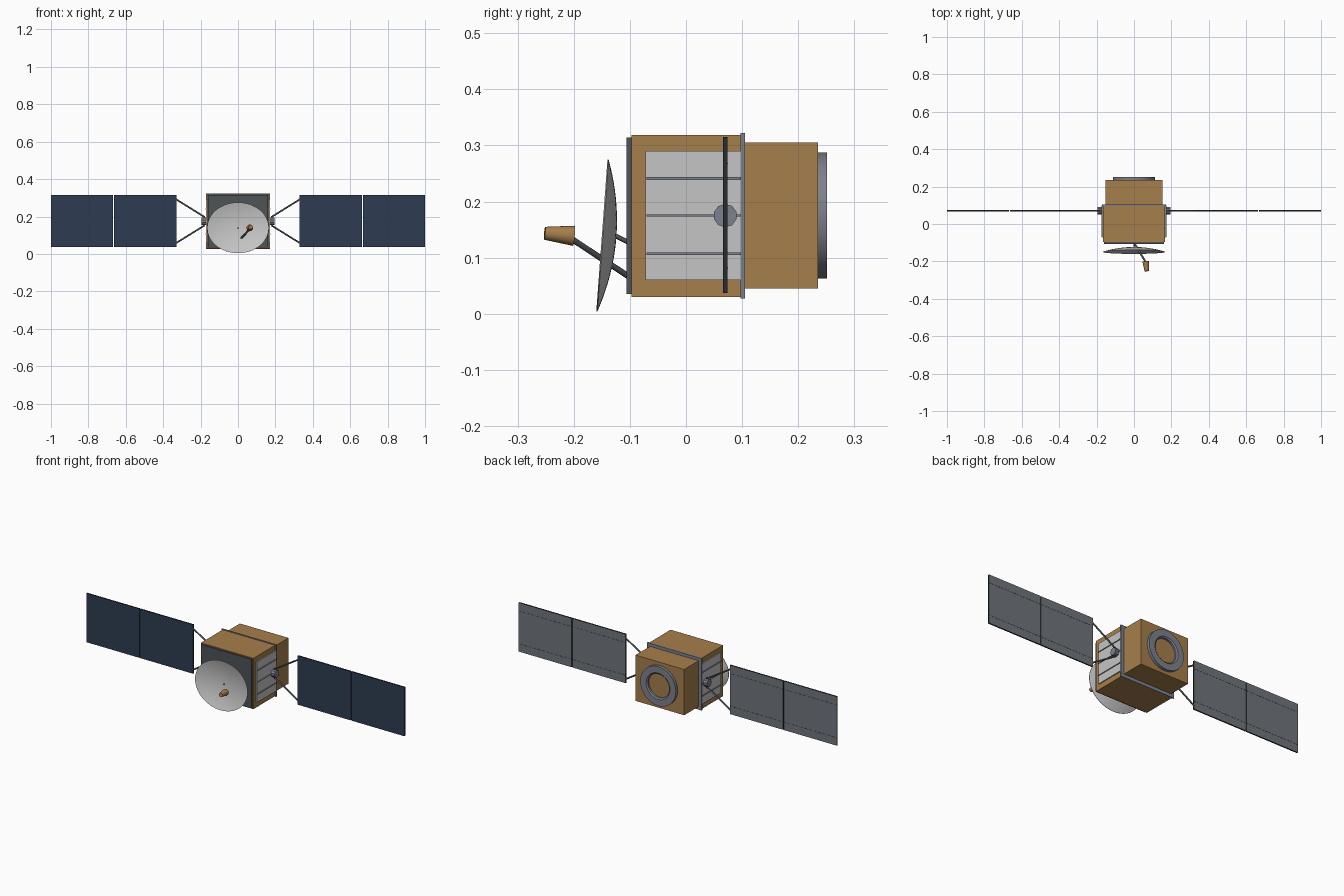
import bpy
import bmesh
import math
from mathutils import Matrix, Vector

cube = bpy.data.objects.get("Cube")
if cube:
    bpy.data.objects.remove(cube, do_unlink=True)


def material(name, rgb):
    m = bpy.data.materials.new(name)
    m.use_nodes = True
    m.diffuse_color = (*rgb, 1)
    m.node_tree.nodes["Principled BSDF"].inputs["Base Color"].default_value = (*rgb, 1)
    return m


GOLD = material("gold foil", (0.38, 0.21, 0.07))
WHITE = material("white", (0.56, 0.56, 0.56))
GREY = material("metal grey", (0.2, 0.22, 0.26))
BACK = material("panel back grey", (0.16, 0.18, 0.2))
DARK = material("dark grey", (0.075, 0.088, 0.095))
EDGE = material("edge black", (0.02, 0.025, 0.028))
NAVY = material("solar blue", (0.027, 0.046, 0.085))


def finish(name, bm, *mats, smooth=False):
    bmesh.ops.recalc_face_normals(bm, faces=bm.faces)
    mesh = bpy.data.meshes.new(name)
    bm.to_mesh(mesh)
    bm.free()
    ob = bpy.data.objects.new(name, mesh)
    bpy.context.collection.objects.link(ob)
    for m in mats:
        mesh.materials.append(m)
    if smooth:
        bpy.ops.object.select_all(action="DESELECT")
        ob.select_set(True)
        bpy.context.view_layer.objects.active = ob
        bpy.ops.object.shade_smooth_by_angle(angle=math.radians(40))
    return ob


def box(name, x, y, z, *mats):
    """Box from (low, high) ranges."""
    bm = bmesh.new()
    bmesh.ops.create_cube(bm, size=1)
    for v in bm.verts:
        v.co = [sum(r) / 2 + c * (r[1] - r[0]) for r, c in zip((x, y, z), v.co)]
    return finish(name, bm, *mats)


def rod(name, a, b, r1, mat, r2=None, sides=10, smooth=True):
    """Cylinder or cone between two points."""
    a, b = Vector(a), Vector(b)
    bm = bmesh.new()
    turn = (b - a).to_track_quat("Z", "Y").to_matrix().to_4x4()
    bmesh.ops.create_cone(bm, cap_ends=True, segments=sides, radius1=r1,
                          radius2=r1 if r2 is None else r2, depth=(b - a).length,
                          matrix=Matrix.Translation((a + b) / 2) @ turn)
    return finish(name, bm, mat, smooth=smooth)


def lathe(name, profile, mat, sides=48, smooth=True):
    """Closed (radius, y) profile spun around the y axis."""
    bm = bmesh.new()
    vs = [bm.verts.new((r, y, 0)) for r, y in profile]
    edges = [bm.edges.new((vs[i - 1], vs[i])) for i in range(len(vs))]
    bmesh.ops.spin(bm, geom=vs + edges, cent=(0, 0, 0), axis=(0, 1, 0),
                   angle=math.tau, steps=sides)
    bmesh.ops.remove_doubles(bm, verts=bm.verts, dist=0.0001)
    return finish(name, bm, mat, smooth=smooth)


MID = 0.175
WING_Y = 0.07

# Bus
box("main_body", (-0.165, 0.165), (-0.097, 0.098), (0.03, 0.319), GOLD)
box("rear_body", (-0.153, 0.153), (0.104, 0.235), (0.045, 0.305), GOLD)
box("body_flange", (-0.172, 0.172), (0.097, 0.105), (0.027, 0.322), GREY)
box("front_plate", (-0.16, 0.16), (-0.106, -0.097), (0.035, 0.314), DARK)

# Docking ring at the back
ring = lathe("rear_ring", [(0.075, 0), (0.112, 0), (0.112, 0.016), (0.075, 0.016),
                           (0.068, 0.01), (0.068, 0)], GREY, sides=32)
ring.location = (0, 0.235, MID)

# Dish: thin parabolic shell, opening forward and wider than tall
R, DEPTH, STEPS = 0.136, 0.024, 10
front = [(R * i / STEPS, -DEPTH * (i / STEPS) ** 2) for i in range(STEPS + 1)]
back = [(r, y + 0.002) for r, y in reversed(front)]
dish = lathe("dish", front + back, WHITE, sides=64)
dish.scale.x = 0.165 / R
dish.rotation_euler.x = math.radians(-4.2)
dish.location = (0, -0.126, 0.138)

# Dish mount and feed horn
rod("dish_mount", (0, -0.1, 0.126), (0, -0.13, 0.141), 0.004, DARK)
rod("feed_arm", (0, -0.1, 0.065), (0.064, -0.206, 0.135), 0.0055, DARK)
rod("feed_horn", (0.063, -0.2, 0.139), (0.068, -0.252, 0.1435), 0.018, GOLD,
    r2=0.0115, sides=20)

for side, s in (("left", 1), ("right", -1)):

    def span(a, b):
        return tuple(sorted((s * a, s * b)))

    # Radiator with pipes
    box(side + "_radiator", span(0.164, 0.171), (-0.072, 0.098), (0.06, 0.29), WHITE)
    for name, z, h in (("lower", 0.107, 0.0025), ("middle", MID, 0.0015),
                       ("upper", 0.241, 0.0025)):
        box(f"{side}_{name}_pipe", span(0.17, 0.175), (-0.07, 0.098), (z - h, z + h), GREY)

    # Wing hub and struts
    rod(side + "_wing_hub", (s * 0.168, WING_Y, MID), (s * 0.195, WING_Y, MID),
        0.021, GREY, sides=10, smooth=False)
    for name, d in (("upper", 1), ("lower", -1)):
        rod(f"{side}_{name}_strut", (s * 0.178, WING_Y, MID + d * 0.022),
            (s * 0.331, WING_Y, MID + d * 0.117), 0.0045, DARK)

    # Solar panels: cells in front, plain back, dark edges
    for name, a, b in (("inner", 0.328, 0.663), ("outer", 0.667, 1.0)):
        panel = box(f"{side}_{name}_panel", span(a, b), (0.066, 0.074), (0.037, 0.315),
                    NAVY, BACK, EDGE)
        for f in panel.data.polygons:
            f.material_index = 2 if abs(f.normal.y) < 0.5 else int(f.normal.y > 0)
        for rail, z in (("lower", 0.082), ("upper", 0.268)):
            box(f"{side}_{name}_{rail}_rail", span(a, b), (0.073, 0.0747),
                (z - 0.001, z + 0.001), DARK)
